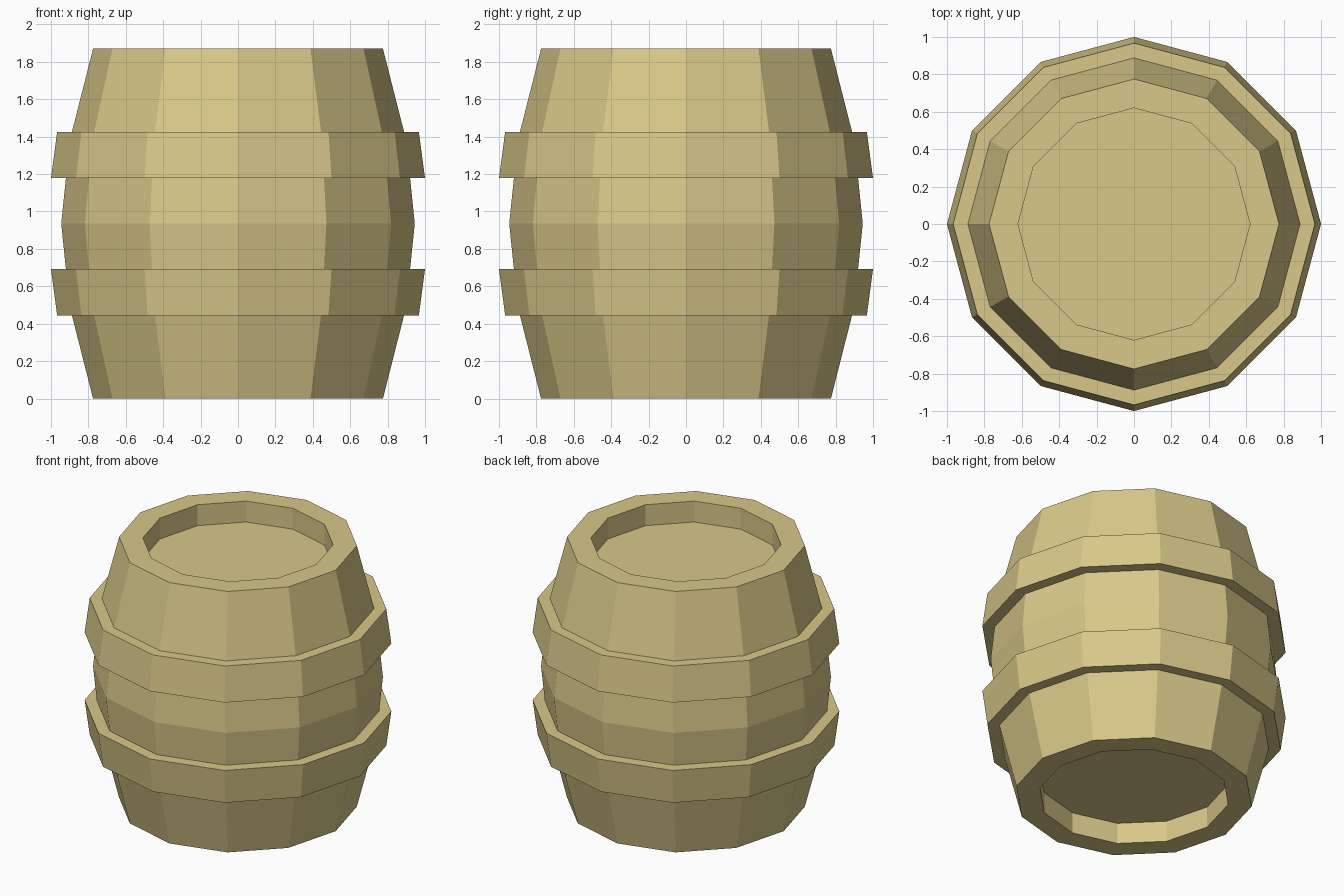
import bpy, bmesh, math

if "Cube" in bpy.data.objects:
    bpy.data.objects.remove(bpy.data.objects["Cube"])

SIDES = 12
H = 1.87

wood = bpy.data.materials.new("pale_wood")
wood.diffuse_color = (0.69, 0.58, 0.25, 1)
wood.use_nodes = True
wood.node_tree.nodes["Principled BSDF"].inputs["Base Color"].default_value = wood.diffuse_color


def lathe(name, profile, caps=False):
    """Spin an (r, z) profile around z into a flat-sided shell."""
    bm = bmesh.new()
    rings = []
    for r, z in profile:
        rings.append([bm.verts.new((r * math.cos(2 * math.pi * i / SIDES),
                                    r * math.sin(2 * math.pi * i / SIDES), z))
                      for i in range(SIDES)])
    for a, b in zip(rings, rings[1:]):
        for i in range(SIDES):
            j = (i + 1) % SIDES
            bm.faces.new((a[i], a[j], b[j], b[i]))
    if caps:
        bm.faces.new(rings[0][::-1])
        bm.faces.new(rings[-1])
    mesh = bpy.data.meshes.new(name)
    bm.to_mesh(mesh)
    bm.free()
    mesh.materials.append(wood)
    obj = bpy.data.objects.new(name, mesh)
    bpy.context.collection.objects.link(obj)
    return obj


def flip(profile):
    """Mirror a profile about the barrel's mid height."""
    return [(r, H - z) for r, z in reversed(profile)]


# Staves with recessed heads at both ends
lower = [(0.62, 0.15), (0.62, 0), (0.775, 0), (0.888, 0.445), (0.92, 0.69)]
lathe("barrel_body", lower + [(0.945, H / 2)] + flip(lower), caps=True)

# Hoops standing proud of the staves
hoop = [(0.888, 0.445), (0.967, 0.445), (1.0, 0.692), (0.92, 0.692)]
lathe("lower_hoop", hoop)
lathe("upper_hoop", flip(hoop))
